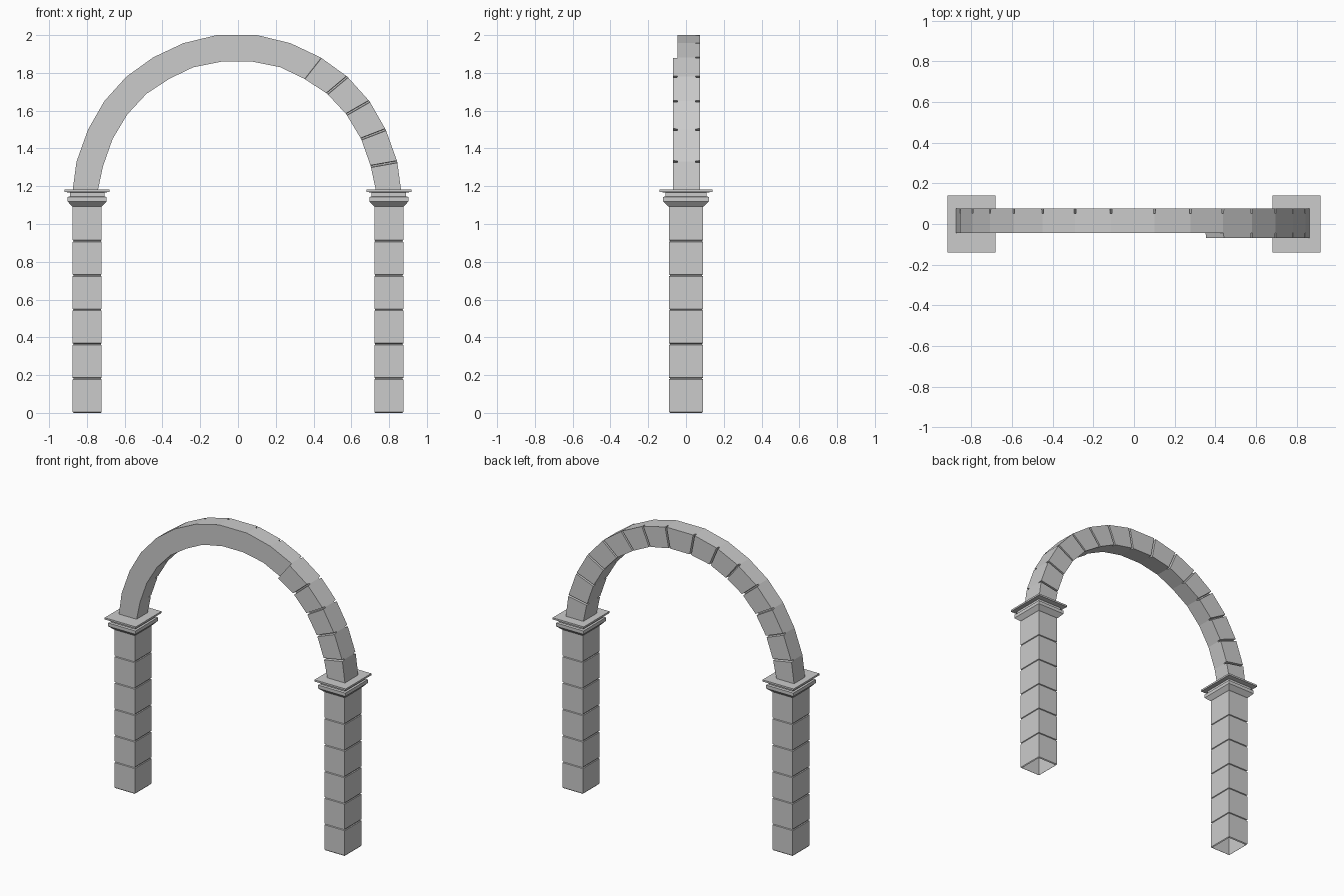
import bpy, bmesh
from mathutils import Vector

if "Cube" in bpy.data.objects:
    bpy.data.objects.remove(bpy.data.objects["Cube"])


def loft(name, sections, cap_end=False):
    """Skin a list of four-point sections into one flat-shaded tube."""
    bm = bmesh.new()
    rings = [[bm.verts.new(p) for p in s] for s in sections]
    for a, b in zip(rings, rings[1:]):
        for i in range(4):
            j = (i + 1) % 4
            bm.faces.new((a[i], a[j], b[j], b[i]))
    if cap_end:
        bm.faces.new(rings[-1])
    bmesh.ops.recalc_face_normals(bm, faces=bm.faces[:])
    mesh = bpy.data.meshes.new(name)
    bm.to_mesh(mesh)
    bm.free()
    obj = bpy.data.objects.new(name, mesh)
    bpy.context.collection.objects.link(obj)
    return obj


# Pillars: profile of (offset, z) with five grooves, then the moulded capital
COURSE = 0.182
profile = [(-0.005, 0.0), (0, 0.006)]
for i in range(1, 6):
    z = i * COURSE
    profile += [(0, z - 0.005), (-0.005, z - 0.002), (-0.005, z + 0.002), (0, z + 0.005)]
profile += [(0, 1.092), (0.004, 1.095), (0.026, 1.12), (0.026, 1.143),
            (0.014, 1.146), (0.014, 1.166), (0.041, 1.17), (0.041, 1.182)]


def pillar_section(cx, o, z):
    hx, hy = 0.0775 + o, 0.091 + 1.2 * o
    return [(cx + sx * hx, sy * hy, z) for sx, sy in ((-1, -1), (1, -1), (1, 1), (-1, 1))]


for name, cx in (("left_pillar", -0.799), ("right_pillar", 0.799)):
    loft(name, [pillar_section(cx, o, z) for o, z in profile], cap_end=True)

# Arch: outer and inner joint points from the springing to the crown, mirrored
SHIFT = -0.006
outer = [(0.869, 1.182), (0.849, 1.33), (0.788, 1.50), (0.702, 1.65),
         (0.585, 1.78), (0.443, 1.882), (0.284, 1.957), (0.107, 2.0)]
inner = [(0.735, 1.182), (0.709, 1.305), (0.658, 1.45), (0.58, 1.58),
         (0.478, 1.69), (0.355, 1.77), (0.23, 1.83), (0.08, 1.86)]


def full_path(points):
    right = [Vector((x + SHIFT, 0, z)) for x, z in points]
    left = [Vector((-x + SHIFT, 0, z)) for x, z in reversed(points)]
    return right + left


out, inn = full_path(outer), full_path(inner)
BACK, BACK_GROOVE, FRONT, FRONT_GROOVE = 0.075, 0.051, -0.07, -0.045


def arch_section(i, along, front, back):
    """Section at joint i, moved a distance along the arch."""
    k = i + 1 if along > 0 else i - 1
    pts = []
    for path in (inn, out):
        p = path[i]
        if along:
            p = p + (path[k] - p).normalized() * abs(along)
        pts.append(p)
    a, b = pts
    return [(a.x, front, a.z), (b.x, front, b.z), (b.x, back, b.z), (a.x, back, a.z)]


# Only the five lowest right blocks keep their raised front face
def front_of(block):
    return FRONT if block < 5 else FRONT_GROOVE


sections = [arch_section(0, 0, front_of(0), BACK)]
for i in range(1, len(out) - 1):
    sections += [arch_section(i, -0.006, front_of(i - 1), BACK),
                 arch_section(i, -0.004, FRONT_GROOVE, BACK_GROOVE),
                 arch_section(i, 0, FRONT_GROOVE, BACK_GROOVE),
                 arch_section(i, 0.004, FRONT_GROOVE, BACK_GROOVE),
                 arch_section(i, 0.006, front_of(i), BACK)]
sections.append(arch_section(len(out) - 1, 0, front_of(14), BACK))
loft("stone_arch", sections)
